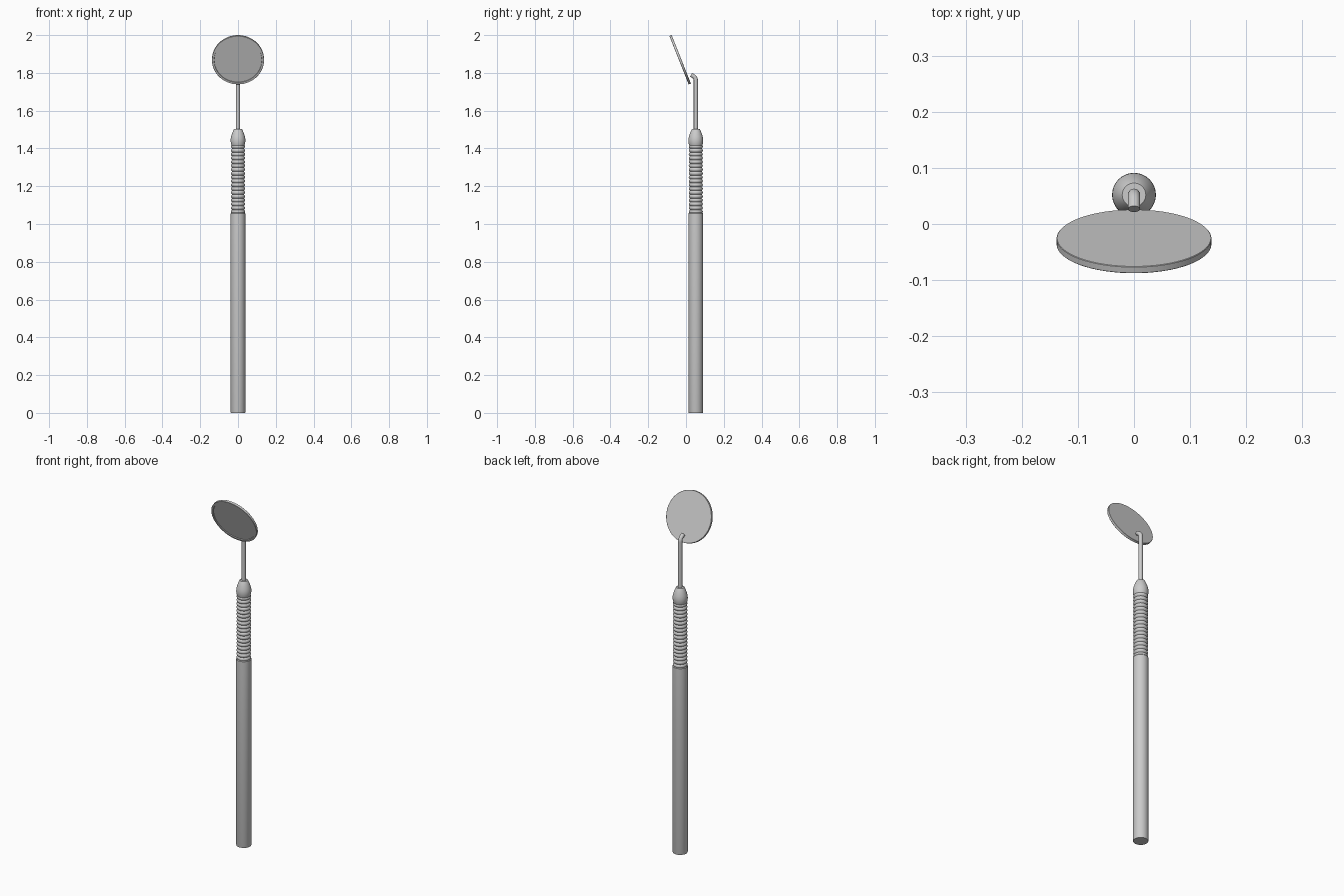
import bpy, bmesh, math
from mathutils import Vector, Matrix

if "Cube" in bpy.data.objects:
    bpy.data.objects.remove(bpy.data.objects["Cube"])

AXIS_Y = 0.052      # handle axis
R = 0.039           # handle radius


def lathe(name, profile, matrix, segments=48, angle=35):
    """Spin a closed (radius, z) profile around its local z axis."""
    bm = bmesh.new()
    verts = [bm.verts.new((r, 0, z)) for r, z in profile]
    edges = [bm.edges.new(p) for p in zip(verts, verts[1:])]
    bmesh.ops.spin(bm, geom=verts + edges, cent=(0, 0, 0), axis=(0, 0, 1),
                   angle=math.tau, steps=segments, use_duplicate=False)
    bmesh.ops.remove_doubles(bm, verts=bm.verts, dist=1e-5)
    bmesh.ops.recalc_face_normals(bm, faces=bm.faces)
    mesh = bpy.data.meshes.new(name)
    bm.to_mesh(mesh)
    bm.free()
    ob = bpy.data.objects.new(name, mesh)
    ob.matrix_world = matrix
    bpy.context.collection.objects.link(ob)
    smooth(ob, angle)
    return ob


def smooth(ob, angle):
    bpy.ops.object.select_all(action='DESELECT')
    ob.select_set(True)
    bpy.context.view_layer.objects.active = ob
    bpy.ops.object.shade_smooth_by_angle(angle=math.radians(angle))


upright = Matrix.Translation((0, AXIS_Y, 0))

# Plain lower handle
lathe("handle", [(0, 0), (R - 0.001, 0), (R, 0.003), (R, 1.056),
                 (R - 0.003, 1.06), (0, 1.06)], upright)

# Ribbed grip: evenly spaced rounded rings
z0, z1, rings = 1.055, 1.42, 18
pitch = (z1 - z0) / rings
grip = [(0, z0)]
for i in range(rings):
    for f, r in ((0.0, 0.031), (0.2, 0.0355), (0.5, 0.0375), (0.8, 0.0355)):
        grip.append((r, z0 + (i + f) * pitch))
grip += [(0.031, z1), (0, z1)]
lathe("ribbed_grip", grip, upright, angle=60)

# Rounded tip collar
lathe("tip_collar", [(0, 1.415), (0.034, 1.415), (0.0375, 1.425), (R, 1.44),
                     (0.0385, 1.452), (0.036, 1.464), (0.031, 1.48),
                     (0.0225, 1.5), (0.021, 1.502), (0, 1.502)], upright)

# Thin stem bent towards the mirror
curve = bpy.data.curves.new("stem", 'CURVE')
curve.dimensions = '3D'
curve.bevel_depth = 0.011
curve.bevel_resolution = 6
curve.use_fill_caps = True
bend_r, bend = 0.026, math.radians(60)
path = [(AXIS_Y, 1.49), (AXIS_Y, 1.76)]
for i in range(1, 9):
    a = bend * i / 8
    path.append((AXIS_Y - bend_r * (1 - math.cos(a)), 1.76 + bend_r * math.sin(a)))
path.append((path[-1][0] - 0.0122, path[-1][1] + 0.007))
spline = curve.splines.new('POLY')
spline.points.add(len(path) - 1)
for p, (y, z) in zip(spline.points, path):
    p.co = (0, y, z, 1)
tmp = bpy.data.objects.new("stem_path", curve)
bpy.context.collection.objects.link(tmp)
bpy.context.view_layer.update()
mesh = bpy.data.meshes.new_from_object(tmp.evaluated_get(bpy.context.evaluated_depsgraph_get()))
bpy.data.objects.remove(tmp)
stem = bpy.data.objects.new("stem", mesh)
bpy.context.collection.objects.link(stem)
smooth(stem, 40)

# Tilted mirror head: local +z is the reflecting side, facing forward and down
tilt = math.radians(21.7)
normal = Vector((0, -math.cos(tilt), -math.sin(tilt)))
head = Matrix.Translation((0, -0.025, 1.872)) @ normal.to_track_quat('Z', 'Y').to_matrix().to_4x4()
lathe("mirror_frame", [(0, 0), (0.137, 0), (0.138, 0.001), (0.138, 0.012),
                       (0.137, 0.013), (0.127, 0.013), (0.126, 0.009), (0, 0.009)],
      head, segments=64)
